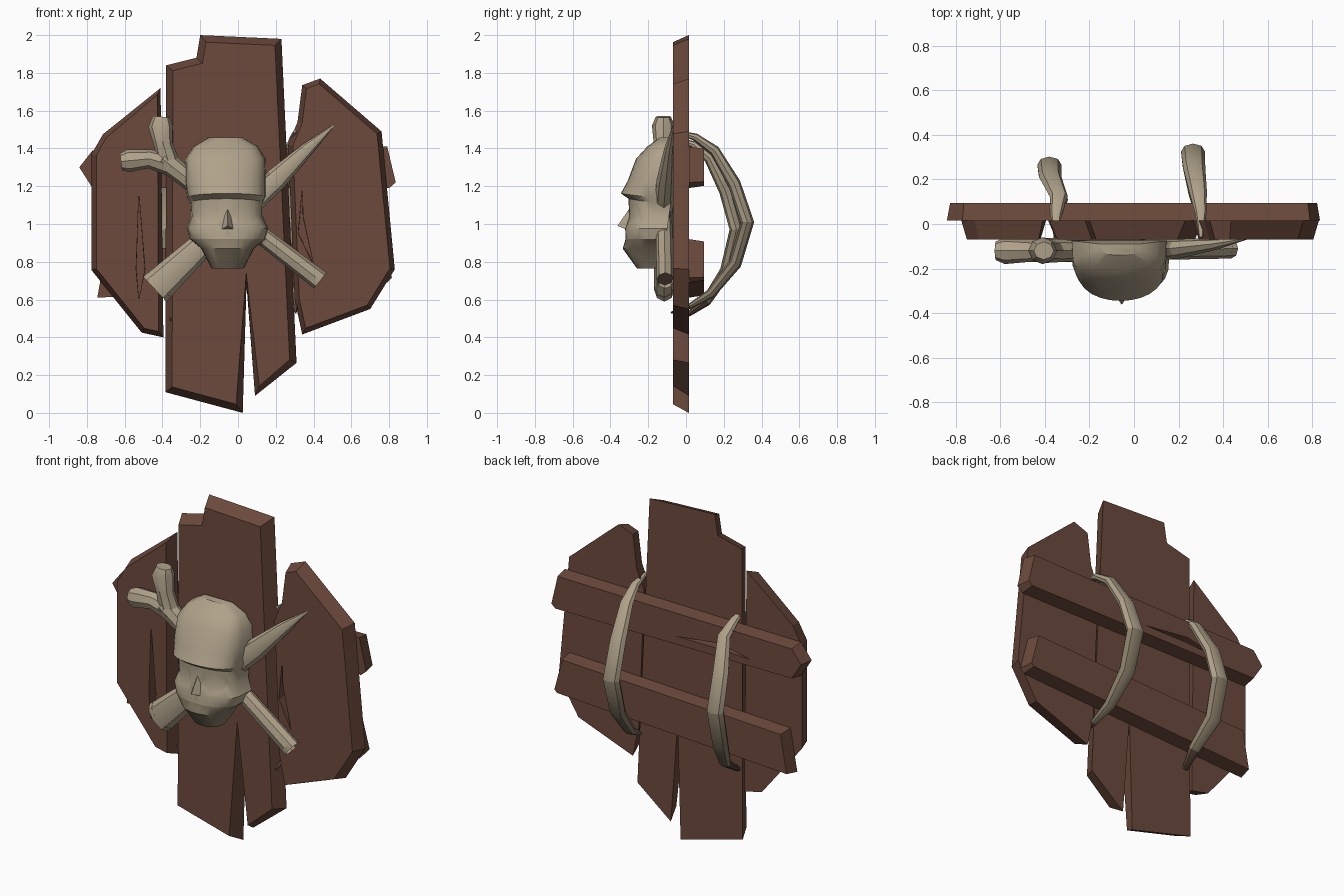
import bpy, bmesh, math
from mathutils import Vector

if "Cube" in bpy.data.objects:
    bpy.data.objects.remove(bpy.data.objects["Cube"])

def material(name, rgb):
    m = bpy.data.materials.new(name)
    m.diffuse_color = (*rgb, 1)
    m.use_nodes = True
    m.node_tree.nodes["Principled BSDF"].inputs["Base Color"].default_value = m.diffuse_color
    return m

WOOD = material("brown wood", (0.15, 0.068, 0.045))
BONE = material("pale bone", (0.43, 0.36, 0.255))
AGED = material("aged bone", (0.25, 0.205, 0.14))
DARK = material("dark hollow", (0.10, 0.06, 0.042))

def make(name, bm, mats, smooth=None):
    bmesh.ops.recalc_face_normals(bm, faces=bm.faces)
    me = bpy.data.meshes.new(name)
    bm.to_mesh(me)
    bm.free()
    for m in mats:
        me.materials.append(m)
    ob = bpy.data.objects.new(name, me)
    bpy.context.collection.objects.link(ob)
    if smooth:
        smooth_it(ob, smooth)
    return ob

def smooth_it(ob, deg):
    bpy.ops.object.select_all(action='DESELECT')
    ob.select_set(True)
    bpy.context.view_layer.objects.active = ob
    bpy.ops.object.shade_smooth_by_angle(angle=math.radians(deg))

def carve(ob, cutter):
    mod = ob.modifiers.new("carve", 'BOOLEAN')
    mod.operation, mod.solver, mod.object = 'DIFFERENCE', 'EXACT', cutter
    dg = bpy.context.evaluated_depsgraph_get()
    me = bpy.data.meshes.new_from_object(ob.evaluated_get(dg))
    ob.modifiers.clear()
    ob.data = me
    bpy.data.objects.remove(cutter)

def inset(outline, d):
    pts = [Vector(p) for p in outline]
    n = len(pts)
    area = sum(pts[i].x * pts[(i + 1) % n].y - pts[i].y * pts[(i + 1) % n].x for i in range(n))
    s = 1 if area > 0 else -1
    out = []
    for i, p in enumerate(pts):
        a, b = (p - pts[i - 1]).normalized(), (pts[(i + 1) % n] - p).normalized()
        na, nb = Vector((-a.y, a.x)) * s, Vector((-b.y, b.x)) * s
        m = (na + nb).normalized()
        out.append(p + m * min(d / max(m.dot(na), 0.1), 1.6 * d))
    return out

def board(name, outline, y_wide, y_narrow, d, mats=(WOOD,)):
    # plank with a chamfered outline: wide on one face, narrower on the other
    bm = bmesh.new()
    a = [bm.verts.new((x, y_wide, z)) for x, z in outline]
    b = [bm.verts.new((x, y_narrow, z)) for x, z in inset(outline, d)]
    n = len(a)
    bm.faces.new(a)
    bm.faces.new(b[::-1])
    for i in range(n):
        j = (i + 1) % n
        bm.faces.new((a[i], a[j], b[j], b[i]))
    return make(name, bm, mats)

def crack(ob, outline, y0, y1):
    carve(ob, board("crack_cutter", outline, y0, y1, 0.002))

def tube(name, rows, side, n=8, rule=None, hollow=False):
    # rows: (x, y, z, radius along side axis, radius across)
    bm = bmesh.new()
    P = [Vector(r[:3]) for r in rows]
    side = Vector(side)
    rings = []
    for i, r in enumerate(rows):
        t = (P[min(i + 1, len(P) - 1)] - P[max(i - 1, 0)]).normalized()
        u = (side - t * side.dot(t)).normalized()
        v = t.cross(u)
        rings.append([bm.verts.new(P[i] + u * r[3] * math.cos(k * math.tau / n)
                                   + v * r[4] * math.sin(k * math.tau / n)) for k in range(n)])
    for a, b in zip(rings, rings[1:]):
        for k in range(n):
            bm.faces.new((a[k], a[(k + 1) % n], b[(k + 1) % n], b[k]))
    bm.faces.new(rings[0][::-1])
    end = bm.faces.new(rings[-1])
    if rule:
        for f in bm.faces:
            f.material_index = rule(f.calc_center_median())
    if hollow:
        bmesh.ops.inset_individual(bm, faces=[end], thickness=0.016, depth=0)
        t = (P[-1] - P[-2]).normalized()
        end.material_index = 2
        bmesh.ops.translate(bm, verts=end.verts, vec=-0.03 * t)
    return make(name, bm, (BONE, AGED, DARK), 40)

# upright boards
FRONT, MID, BACK = -0.07, 0.015, 0.095
board("middle_board", [(-.38, 1.84), (-.22, 1.88), (-.20, 2.0), (.23, 1.98), (.31, .265),
                       (.09, .09), (.045, .68), (.025, 0), (-.385, .11)], MID, FRONT, .036)
left = board("left_board", [(-.41, 1.72), (-.715, 1.475), (-.775, 1.37), (-.775, .755),
                            (-.51, .425), (-.395, .40)], MID, FRONT, .025)
right = board("right_board", [(.34, 1.735), (.435, 1.77), (.76, 1.49), (.83, .76), (.70, .55),
                              (.34, .415), (.30, .6), (.265, 1.42), (.315, 1.54)], MID, FRONT, .025)
crack(left, [(-.525, 1.16), (-.492, .76), (-.525, .6), (-.54, .76)], FRONT - .02, FRONT + .06)
crack(right, [(.34, 1.18), (.345, 1.04), (.40, .785), (.318, .95)], FRONT - .02, FRONT + .06)

# cross planks at the back
upper = board("upper_cross_plank", [(-.84, 1.30), (-.77, 1.39), (.79, 1.41), (.835, 1.22),
                                    (.80, 1.19), (-.77, 1.19)], MID, BACK, .012)
board("lower_cross_plank", [(-.745, .61), (-.70, .86), (.76, .92), (.815, .715), (.79, .69)],
      MID, BACK, .012)
crack(upper, [(.0, 1.25), (-.30, 1.285), (-.49, 1.24), (-.28, 1.25)], BACK + .02, BACK - .05)

# curved ribs used as handles behind the boards
rib = [(.30, -.06, 1.49, .008, .008), (.30, .05, 1.46, .026, .02), (.287, .15, 1.39, .04, .028),
       (.27, .255, 1.215, .05, .034), (.265, .325, 1.01, .054, .036), (.268, .26, .79, .05, .034),
       (.282, .13, .63, .036, .026), (.30, .02, .565, .02, .014), (.305, -.08, .53, .005, .005)]
stain = lambda c: 2 if c.z < .57 else (1 if c.z < 1.0 else 0)
tube("right_rib", rib, (1, 0, 0), 8, stain)
tube("left_rib", [(-.645 + x if i in (3, 4, 5) else -.05 - x, y * .82, z - .04, a, b)
                  for i, (x, y, z, a, b) in enumerate(rib)], (1, 0, 0), 8, stain)

# crossed bones
near = lambda c: 1 if -.32 < c.x < .2 and c.z < 1.0 else 0
Y = (0, 1, 0)
tube("long_bone", [(-.40, -.12, 1.345, .055, .06), (-.28, -.12, 1.25, .048, .052),
                   (-.05, -.12, 1.06, .045, .048), (.15, -.115, .92, .045, .048),
                   (.435, -.11, .70, .045, .053)], Y, 8, near, True)
tube("upper_knuckle", [(-.36, -.12, 1.30, .05, .06), (-.395, -.12, 1.42, .05, .05),
                       (-.41, -.12, 1.52, .06, .065), (-.405, -.12, 1.568, .04, .045)], Y, 8)
tube("side_knuckle", [(-.35, -.12, 1.31, .05, .06), (-.47, -.12, 1.345, .05, .05),
                      (-.58, -.12, 1.335, .06, .06), (-.62, -.12, 1.33, .042, .045)], Y, 8)
tube("pointed_bone", [(.51, -.065, 1.525, .004, .004), (.37, -.09, 1.40, .025, .034),
                      (.20, -.11, 1.235, .045, .06), (.05, -.12, 1.09, .05, .06),
                      (-.20, -.12, .88, .05, .068), (-.44, -.115, .655, .055, .09)],
     Y, 8, lambda c: 1 if -.2 < c.x < .1 else 0, True)

# skull: stacked half-rings (z, centre x, half width, back y, front y)
levels = [(1.457, -.065, .09, -.09, -.14), (1.41, -.065, .17, -.08, -.205),
          (1.345, -.067, .212, -.075, -.265), (1.225, -.066, .215, -.075, -.31),
          (1.14, -.06, .208, -.08, -.345), (1.112, -.06, .193, -.08, -.305),
          (1.04, -.058, .19, -.09, -.30), (.975, -.055, .215, -.10, -.322),
          (.92, -.055, .20, -.11, -.32), (.87, -.055, .14, -.12, -.335),
          (.765, -.055, .085, -.16, -.26)]
bm = bmesh.new()
N = 14
rings = []
for z, cx, w, yb, yf in levels:
    ring = []
    for k in range(N + 1):
        t = -math.pi / 2 + math.pi * k / N
        lift = .022 * math.cos(t) if 1.1 < z < 1.2 else 0      # arched brow
        ring.append(bm.verts.new((cx + w * math.sin(t),
                                  yb + (yf - yb) * max(math.cos(t), 0) ** .5, z + lift)))
    rings.append(ring)
for a, b in zip(rings, rings[1:]):
    for k in range(N + 1):
        j = (k + 1) % (N + 1)
        f = bm.faces.new((a[k], a[j], b[j], b[k]))
        if f.calc_center_median().z < .94:
            f.material_index = 1
bm.faces.new(rings[0])
bm.faces.new(rings[-1][::-1])
skull = make("skull", bm, (BONE, AGED, DARK))

# eye sockets and nose opening cut into the skull
def socket(cx, cz, rx, rz, sides, depth):
    b = bmesh.new()
    bmesh.ops.create_cone(b, cap_ends=True, segments=sides, radius1=1, radius2=.6, depth=1)
    for v in b.verts:
        x, y, z = v.co
        v.co = (cx + x * rx, -.43 + (z + .5) * depth, cz + y * rz)
    for f in b.faces:
        f.material_index = 2
    carve(skull, make("socket_cutter", b, (BONE, AGED, DARK)))

for ex in (-.165, .045):
    socket(ex, 1.05, .085, .075, 10, .25)
socket(-.055, .925, .06, .055, 3, .17)
smooth_it(skull, 32)

# nose ridge
bm = bmesh.new()
top, l, r, tip = [bm.verts.new(c) for c in ((-.055, -.295, 1.09), (-.10, -.30, .965),
                                            (-.01, -.30, .965), (-.055, -.362, .99))]
for f in ((top, l, tip), (top, tip, r), (l, r, tip), (top, r, l)):
    bm.faces.new(f)
make("nose_ridge", bm, (BONE,))
